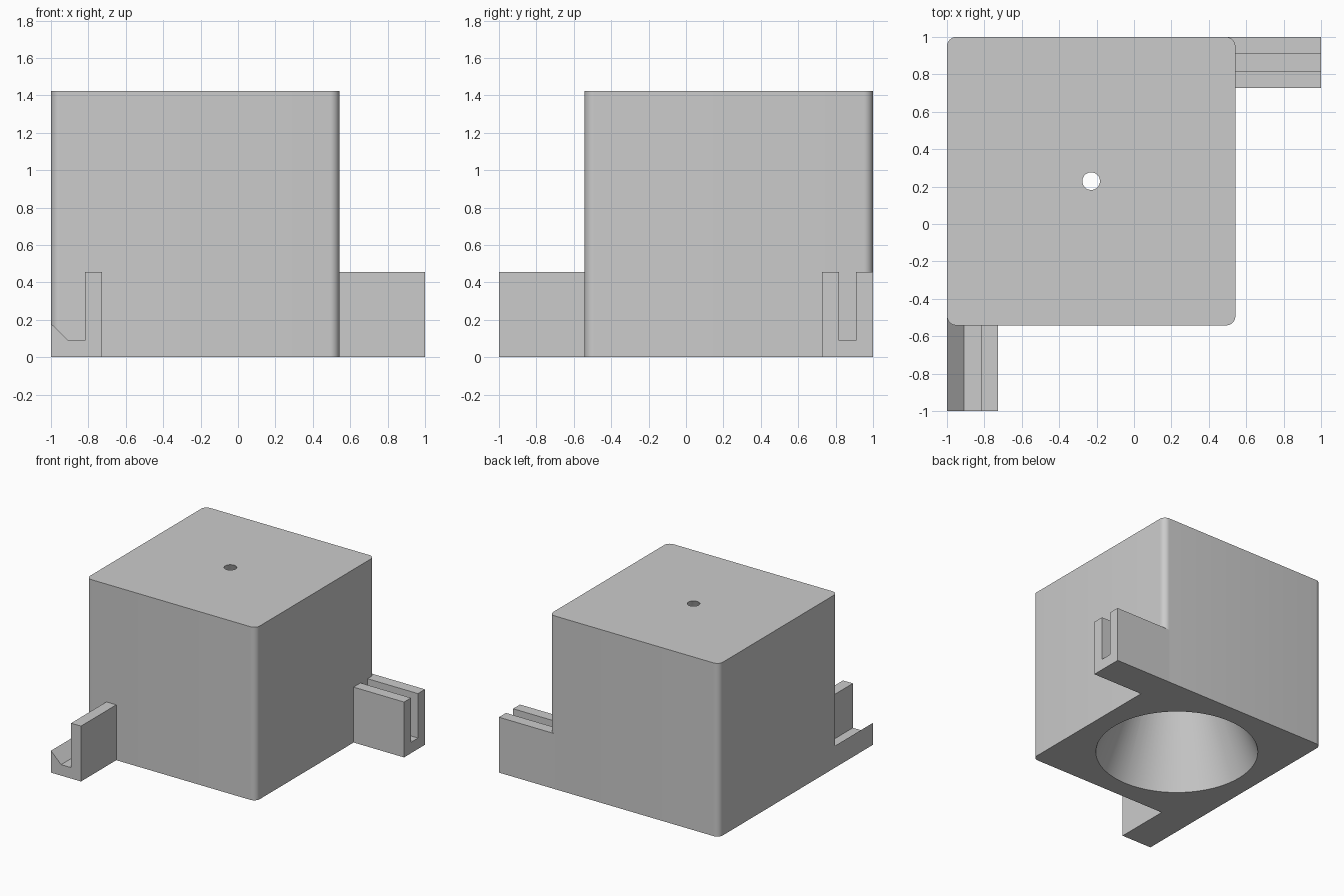
import bpy
import bmesh
import math

default_cube = bpy.data.objects.get("Cube")
if default_cube:
    bpy.data.objects.remove(default_cube, do_unlink=True)

GREY = (0.6, 0.6, 0.6, 1.0)
mat = bpy.data.materials.new("plain grey")
mat.use_nodes = True
mat.diffuse_color = GREY
mat.node_tree.nodes["Principled BSDF"].inputs["Base Color"].default_value = GREY

LOW, HIGH = -0.542, 1.0           # body runs LOW..HIGH in y, mirrored in x
MID = (LOW + HIGH) / 2
HALF = (HIGH - LOW) / 2
HEIGHT = 1.423
CORNER = 0.05


def finish(name, bm):
    bmesh.ops.recalc_face_normals(bm, faces=bm.faces)
    mesh = bpy.data.meshes.new(name)
    bm.to_mesh(mesh)
    bm.free()
    obj = bpy.data.objects.new(name, mesh)
    bpy.context.collection.objects.link(obj)
    mesh.materials.append(mat)
    return obj


def extrude(name, points, offset):
    """Turn an outline of 3D points into a solid along the offset."""
    bm = bmesh.new()
    face = bm.faces.new([bm.verts.new(p) for p in points])
    moved = bmesh.ops.extrude_face_region(bm, geom=[face], use_keep_orig=True)["geom"]
    bmesh.ops.translate(bm, vec=offset,
                        verts=[g for g in moved if isinstance(g, bmesh.types.BMVert)])
    return finish(name, bm)


# Body: rounded square block
outline = []
for quarter in range(4):
    corner = math.radians(45 + 90 * quarter)
    cx = -MID + math.copysign(HALF - CORNER, math.cos(corner))
    cy = MID + math.copysign(HALF - CORNER, math.sin(corner))
    for step in range(9):
        a = math.radians(90 * quarter + 90 * step / 8)
        outline.append((cx + CORNER * math.cos(a), cy + CORNER * math.sin(a), 0))
body = extrude("body", outline, (0, 0, HEIGHT))

# Conical bore, wide at the base and narrow at the top hole
R_BASE, R_TOP, EXTRA = 0.61, 0.047, 0.02
slope = (R_BASE - R_TOP) / HEIGHT
bm = bmesh.new()
bmesh.ops.create_cone(bm, cap_ends=True, segments=96,
                      radius1=R_BASE + slope * EXTRA, radius2=R_TOP - slope * EXTRA,
                      depth=HEIGHT + 2 * EXTRA)
bmesh.ops.translate(bm, verts=bm.verts, vec=(-MID, MID, HEIGHT / 2))
cutter = finish("bore_cutter", bm)
cutter.hide_render = True

cut = body.modifiers.new("bore", "BOOLEAN")
cut.operation = "DIFFERENCE"
cut.solver = "EXACT"
cut.object = cutter
bpy.context.view_layer.objects.active = body
body.select_set(True)
bpy.ops.object.modifier_apply(modifier=cut.name)
bpy.data.objects.remove(cutter, do_unlink=True)
bpy.ops.object.shade_smooth_by_angle(angle=math.radians(30))

# Arms: each starts inside the body where the corner rounding begins
INNER, SLOT_IN, SLOT_OUT = 0.727, 0.817, 0.908
ARM_TOP, FLOOR, LIP = 0.455, 0.09, 0.18
START = -LOW - CORNER

# Front arm: tall wall with a low bevelled lip on the outside
hook = [(INNER, 0), (INNER, ARM_TOP), (SLOT_IN, ARM_TOP), (SLOT_IN, FLOOR),
        (SLOT_OUT, FLOOR), (1, LIP), (1, 0)]
extrude("front_arm", [(-u, -START, z) for u, z in hook], (0, START - 1, 0))

# Left arm: open slot between two equal walls
channel = [(INNER, 0), (INNER, ARM_TOP), (SLOT_IN, ARM_TOP), (SLOT_IN, FLOOR),
           (SLOT_OUT, FLOOR), (SLOT_OUT, ARM_TOP), (1, ARM_TOP), (1, 0)]
extrude("left_arm", [(START, u, z) for u, z in channel], (1 - START, 0, 0))
